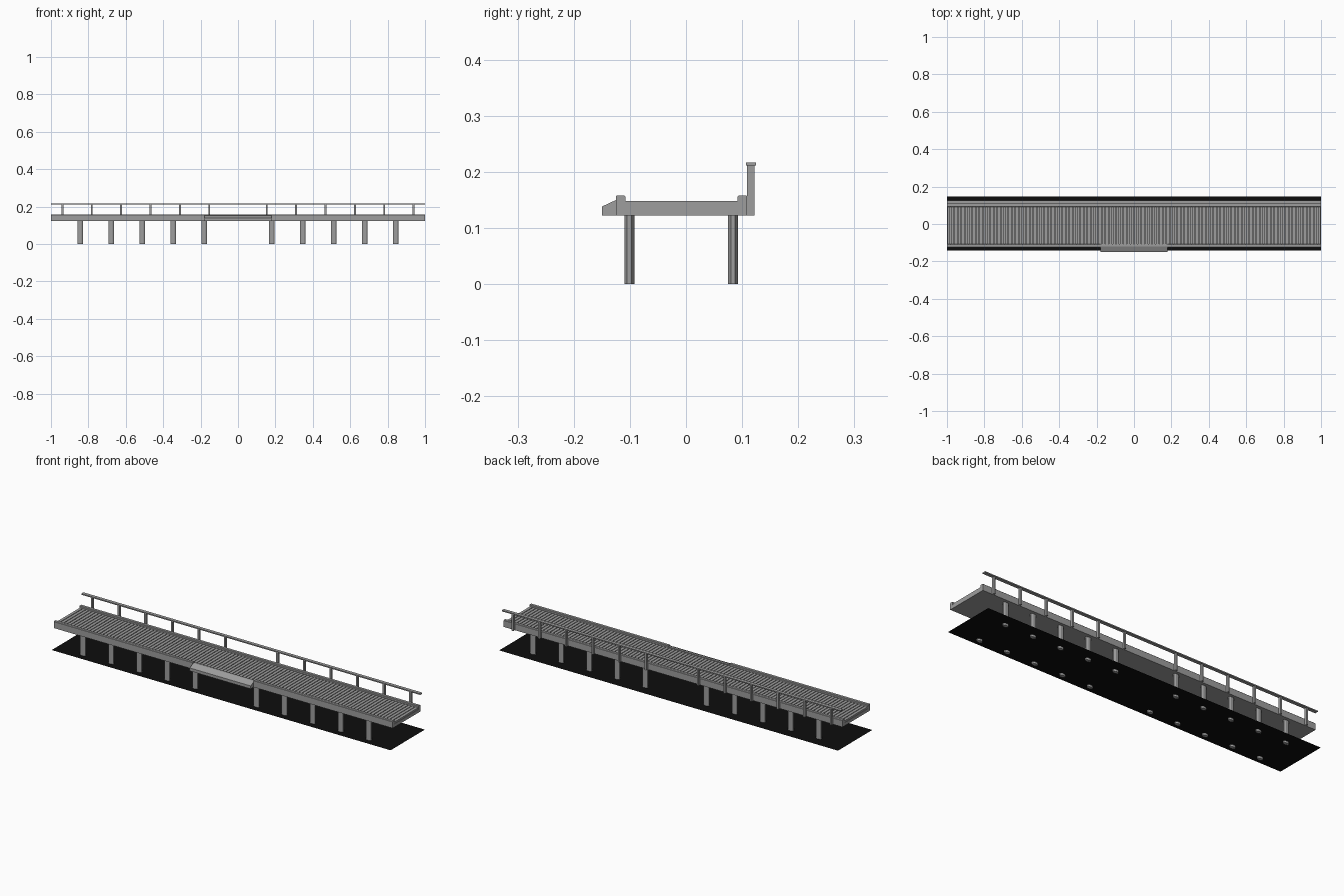
import bpy
import bmesh
from mathutils import Matrix, Vector

cube = bpy.data.objects.get("Cube")
if cube:
    bpy.data.objects.remove(cube, do_unlink=True)


def material(name, value):
    mat = bpy.data.materials.new(name)
    colour = (value, value, value, 1)
    mat.diffuse_color = colour
    mat.use_nodes = True
    mat.node_tree.nodes["Principled BSDF"].inputs["Base Color"].default_value = colour
    return mat


grey = material("weathered grey", 0.34)
black = material("dark water", 0.004)


def finish(name, bm, mat=grey):
    bmesh.ops.recalc_face_normals(bm, faces=bm.faces)
    mesh = bpy.data.meshes.new(name)
    bm.to_mesh(mesh)
    bm.free()
    mesh.materials.append(mat)
    obj = bpy.data.objects.new(name, mesh)
    bpy.context.collection.objects.link(obj)


def add_box(bm, x, y, z):
    """Add a box given its (min, max) range on each axis."""
    centre = Vector([(a + b) / 2 for a, b in (x, y, z)])
    size = Vector([b - a for a, b in (x, y, z)])
    bmesh.ops.create_cube(bm, size=1, matrix=Matrix.LocRotScale(centre, None, size))


def box(name, *ranges):
    bm = bmesh.new()
    add_box(bm, *ranges)
    finish(name, bm)


def extrude_x(name, profile, x0, x1):
    """Sweep a (y, z) profile along x."""
    bm = bmesh.new()
    rings = [[bm.verts.new((x, y, z)) for y, z in profile] for x in (x0, x1)]
    for ring in rings:
        bm.faces.new(ring)
    for i in range(len(profile)):
        bm.faces.new((rings[0][i - 1], rings[0][i], rings[1][i], rings[1][i - 1]))
    finish(name, bm)


UNDER, CURB_TOP, RAMP_HALF = 0.122, 0.158, 0.18

# Water sheet
bm = bmesh.new()
bmesh.ops.create_grid(bm, x_segments=1, y_segments=1, size=1,
                      matrix=Matrix.LocRotScale(Vector((0, 0.0025, 0.011)), None, Vector((1, 0.1445, 1))))
finish("water_sheet", bm, black)

# Deck slab and crosswise planks
box("deck_slab", (-1, 1), (-0.11, 0.094), (UNDER, 0.139))
bm = bmesh.new()
count = 104
pitch = 2 / count
for i in range(count):
    start = -1 + i * pitch
    add_box(bm, (start + 0.002, start + pitch - 0.002), (-0.108, 0.092), (0.138, 0.148))
finish("deck_planks", bm)


# Curbs with chamfered top edges; the front one opens for the ramp
def curb(name, y0, y1, x0, x1):
    c = 0.002
    extrude_x(name, [(y0, UNDER), (y1, UNDER), (y1, CURB_TOP - c), (y1 - c, CURB_TOP),
                     (y0 + c, CURB_TOP), (y0, CURB_TOP - c)], x0, x1)


curb("back_curb", 0.092, 0.109, -1, 1)
curb("front_curb_right", -0.125, -0.108, -1, -RAMP_HALF)
curb("front_curb_left", -0.125, -0.108, RAMP_HALF, 1)

# Boarding ramp
extrude_x("boarding_ramp", [(-0.15, UNDER), (-0.108, UNDER), (-0.108, 0.152), (-0.12, 0.152),
                            (-0.15, 0.138)], -RAMP_HALF, RAMP_HALF)

# Support piles in mirrored pairs
bm = bmesh.new()
for side in (-1, 1):
    for i in range(5):
        x = side * (0.181 + i * 0.1655)
        for y in (-0.101, 0.084):
            spot = Matrix.LocRotScale(Vector((x, y, 0.0625)), None, Vector((0.0162, 0.0097, 1)))
            turn = Matrix.Rotation(0.3927, 4, "Z")
            bmesh.ops.create_cone(bm, cap_ends=True, segments=8, radius1=1, radius2=1,
                                  depth=0.125, matrix=spot @ turn)
finish("support_piles", bm)

# Railing posts and handrail along the back
bm = bmesh.new()
for side in (-1, 1):
    for i in range(6):
        x = side * (0.154 + i * 0.157)
        add_box(bm, (x - 0.005, x + 0.005), (0.109, 0.122), (UNDER, 0.213))
finish("railing_posts", bm)
box("handrail", (-1, 1), (0.107, 0.125), (0.211, 0.217))
